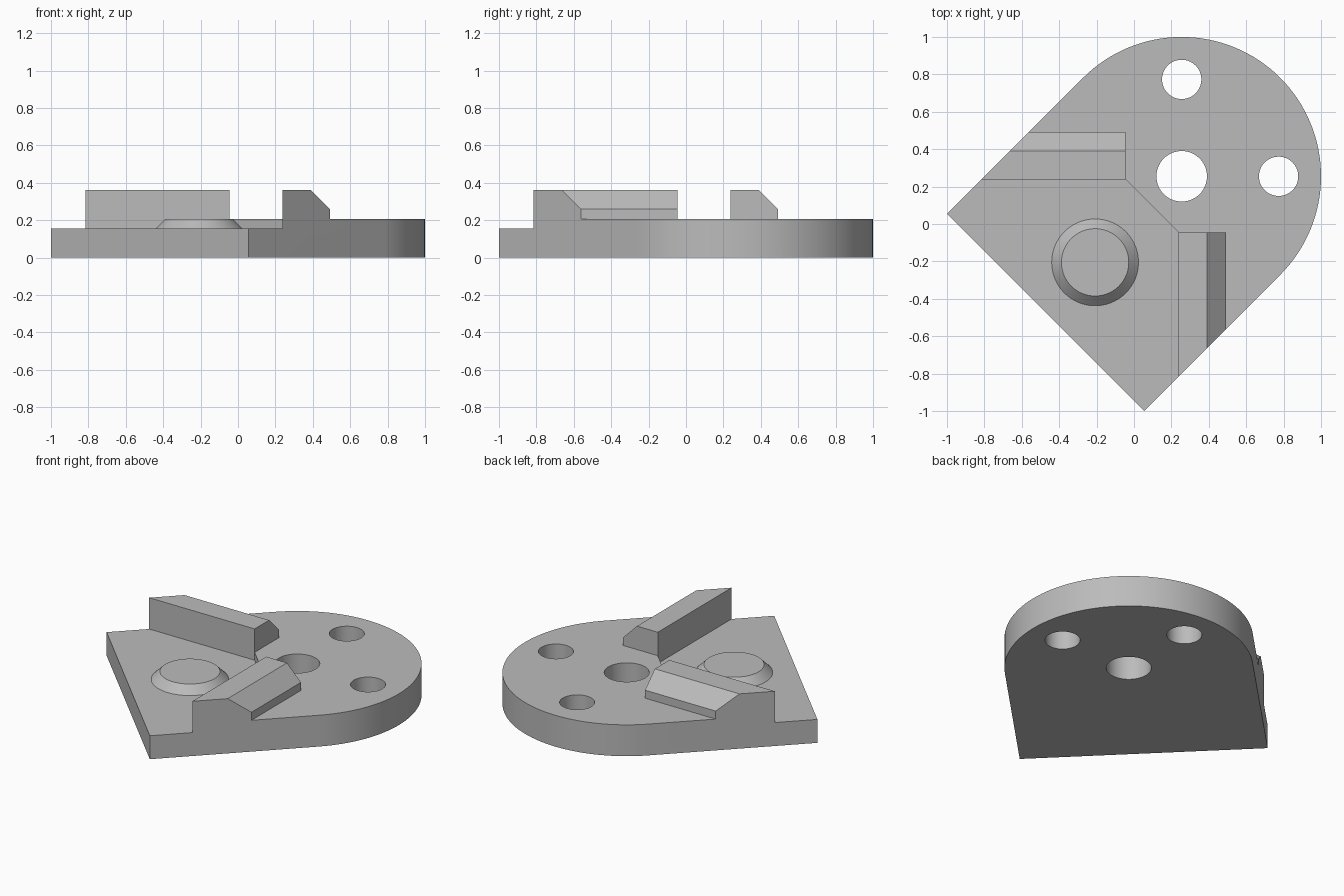
import bpy, bmesh, math
from mathutils import Matrix, Vector

old = bpy.data.objects.get("Cube")
if old:
    bpy.data.objects.remove(old, do_unlink=True)

grey = bpy.data.materials.new("plain grey")
grey.use_nodes = True
COLOUR = (0.5, 0.5, 0.5, 1)
grey.diffuse_color = COLOUR
grey.node_tree.nodes["Principled BSDF"].inputs["Base Color"].default_value = COLOUR

FLOOR, DECK, TOP = 0.155, 0.207, 0.362   # pocket floor, plate top, rail top
INNER, END = 0.238, -0.045               # rail inner face, rail end
HUB, RADIUS = 0.255, 0.745               # centre and radius of the rounded corner
CORNER = 0.055


def finish(name, bm):
    bmesh.ops.recalc_face_normals(bm, faces=bm.faces[:])
    mesh = bpy.data.meshes.new(name)
    bm.to_mesh(mesh)
    bm.free()
    mesh.materials.append(grey)
    obj = bpy.data.objects.new(name, mesh)
    bpy.context.collection.objects.link(obj)
    return obj


def extrude(name, points, offset):
    """Solid made by moving a flat outline along an offset."""
    bm = bmesh.new()
    face = bm.faces.new([bm.verts.new(p) for p in points])
    new = bmesh.ops.extrude_face_region(bm, geom=[face])["geom"]
    verts = [v for v in new if isinstance(v, bmesh.types.BMVert)]
    bmesh.ops.translate(bm, verts=verts, vec=Vector(offset))
    return finish(name, bm)


def frustum(name, x, y, z0, z1, r0, r1):
    bm = bmesh.new()
    bmesh.ops.create_cone(bm, cap_ends=True, segments=96, radius1=r0, radius2=r1,
                          depth=z1 - z0,
                          matrix=Matrix.Translation((x, y, (z0 + z1) / 2)))
    return finish(name, bm)


def combine(target, tool, operation):
    mod = target.modifiers.new(operation.lower(), "BOOLEAN")
    mod.operation, mod.object, mod.solver = operation, tool, "EXACT"
    bpy.context.view_layer.update()
    graph = bpy.context.evaluated_depsgraph_get()
    mesh = bpy.data.meshes.new_from_object(target.evaluated_get(graph))
    target.modifiers.clear()
    target.data = mesh
    bpy.data.objects.remove(tool, do_unlink=True)


def smooth(obj):
    bpy.ops.object.select_all(action="DESELECT")
    obj.select_set(True)
    bpy.context.view_layer.objects.active = obj
    bpy.ops.object.shade_smooth_by_angle(angle=math.radians(25))


# Oversized slab, trimmed to the outline at the end
plate = extrude("base_plate", [(-2, -2, 0), (2, -2, 0), (2, 2, 0), (-2, 2, 0)],
                (0, 0, DECK))

# Two chamfered rails, one the mirror of the other across the diagonal
section = [(0.2, 0.1), (0.2, TOP), (0.39, TOP), (0.492, 0.26), (0.492, 0.1)]
combine(plate, extrude("rail", [(a, END, z) for a, z in section], (0, -1.5, 0)), "UNION")
combine(plate, extrude("rail", [(END, a, z) for a, z in section], (-1.5, 0, 0)), "UNION")

# Lowered pocket between the rails
pocket = [(-3, INNER), (END, INNER), (INNER, END), (INNER, -3), (-3, -3)]
combine(plate, extrude("pocket", [(x, y, FLOOR) for x, y in pocket], (0, 0, 1)), "DIFFERENCE")

# Through holes
for x, y, r in ((HUB, HUB, 0.135), (HUB, 0.773, 0.105), (0.773, HUB, 0.105)):
    combine(plate, frustum("hole", x, y, -0.5, 0.5, r, r), "DIFFERENCE")

# Outline: square corner towards the front, half round at the back
outline = [(-1, CORNER, -0.1 + 0.1), (CORNER, -1, 0)]
STEPS = 64
for i in range(STEPS + 1):
    t = -math.pi / 4 + math.pi * i / STEPS
    outline.append((HUB + RADIUS * math.cos(t), HUB + RADIUS * math.sin(t), 0))
outline = [(x, y, -0.1) for x, y, z in outline]
combine(plate, extrude("outline", outline, (0, 0, 1)), "INTERSECT")
smooth(plate)

# Raised round boss in the pocket
smooth(frustum("round_boss", -0.208, -0.205, FLOOR, DECK, 0.232, 0.18))
